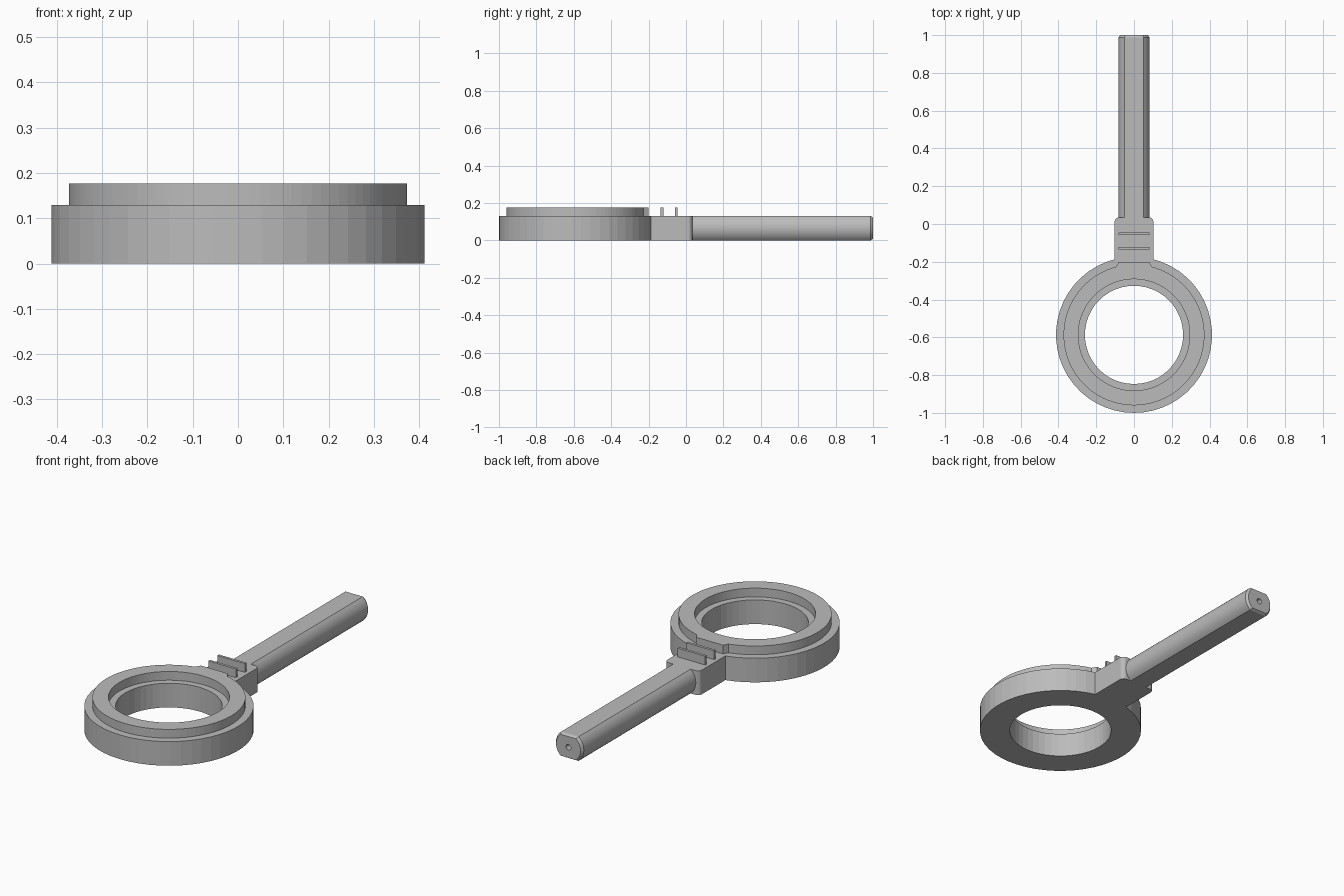
import bpy, bmesh
from math import sin, cos, pi, asin

cube = bpy.data.objects.get("Cube")
if cube:
    bpy.data.objects.remove(cube, do_unlink=True)

grey = bpy.data.materials.new("plain grey")
grey.use_nodes = True
colour = (0.5, 0.5, 0.5, 1)
grey.diffuse_color = colour
grey.node_tree.nodes["Principled BSDF"].inputs["Base Color"].default_value = colour

RING_Y = -0.587   # ring centre
BASE_H = 0.13     # height of base and handle
TOP = 0.177       # height of lip and fins
NECK_W, NECK_END = 0.103, 0.035


def arc(r, start, end, n, cx=0, cy=RING_Y):
    return [(cx + r * cos(start + (end - start) * i / n),
             cy + r * sin(start + (end - start) * i / n)) for i in range(n + 1)]


def circle(r, n):
    return arc(r, 0, 2 * pi, n)[:-1]


def plate(name, loops, z0, z1):
    """Extrude flat outlines (inner loops become holes) from z0 to z1."""
    curve = bpy.data.curves.new(name, 'CURVE')
    curve.dimensions = '2D'
    curve.fill_mode = 'BOTH'
    curve.extrude = (z1 - z0) / 2
    for loop in loops:
        spline = curve.splines.new('POLY')
        spline.points.add(len(loop) - 1)
        for p, (x, y) in zip(spline.points, loop):
            p.co = (x, y, 0, 1)
        spline.use_cyclic_u = True
    temp = bpy.data.objects.new(name + " outline", curve)
    bpy.context.collection.objects.link(temp)
    mesh = bpy.data.meshes.new_from_object(
        temp.evaluated_get(bpy.context.evaluated_depsgraph_get()))
    bpy.data.objects.remove(temp, do_unlink=True)
    bm = bmesh.new()
    bm.from_mesh(mesh)
    bmesh.ops.translate(bm, verts=bm.verts, vec=(0, 0, (z0 + z1) / 2))
    return finish(name, bm)


def finish(name, bm, smooth=False):
    bmesh.ops.remove_doubles(bm, verts=bm.verts, dist=0.0001)
    bmesh.ops.recalc_face_normals(bm, faces=bm.faces)
    mesh = bpy.data.meshes.new(name)
    bm.to_mesh(mesh)
    bm.free()
    for poly in mesh.polygons:
        poly.use_smooth = False
        poly.material_index = 0
    mesh.materials.append(grey)
    obj = bpy.data.objects.new(name, mesh)
    bpy.context.collection.objects.link(obj)
    if smooth:
        bpy.ops.object.select_all(action='DESELECT')
        obj.select_set(True)
        bpy.context.view_layer.objects.active = obj
        bpy.ops.object.shade_smooth_by_angle(angle=0.5)
    return obj


# Ring base and neck as one outline with a round opening
R = 0.413
gap = asin(NECK_W / R)
corner = 0.025
outline = arc(R, pi / 2 + gap, 2.5 * pi - gap, 46)
outline += arc(corner, 0, pi / 2, 6, NECK_W - corner, NECK_END - corner)
outline += arc(corner, pi / 2, pi, 6, corner - NECK_W, NECK_END - corner)
plate("ring_base_and_neck", [outline, circle(0.26, 48)], 0, BASE_H)

# Raised lip, widened into a flat tab towards the neck
LIP = 0.373
gap = asin(0.095 / LIP)
lip = arc(LIP, pi / 2 + gap, 2.5 * pi - gap, 90)
lip += [(0.08, -0.2), (-0.08, -0.2)]
plate("raised_lip", [lip, circle(0.295, 96)], BASE_H, TOP)

# Two thin fins across the neck
for name, y in (("front_fin", -0.128), ("rear_fin", -0.052)):
    plate(name, [[(-0.082, y - 0.007), (0.082, y - 0.007),
                  (0.082, y + 0.007), (-0.082, y + 0.007)]], BASE_H, TOP)

# Handle: round bar flattened above and below, chamfered end with a small bore
BAR, HALF = 0.083, BASE_H / 2
a0 = asin(HALF / BAR)
stops = [-a0, a0, pi - a0, pi + a0, 2 * pi - a0]
angles = [s + (e - s) * i / 12 for s, e in zip(stops, stops[1:]) for i in range(12)]


def section(a):
    return min(BAR, HALF / max(abs(sin(a)), 0.001))


def bore(a):
    return 0.015


bm = bmesh.new()
rings = []
for y, radius, scale in ((NECK_END, section, 1), (0.987, section, 1),
                         (1, section, 0.88), (1, bore, 1), (0.9, bore, 1)):
    rings.append([bm.verts.new((radius(a) * scale * cos(a), y,
                                HALF + radius(a) * scale * sin(a))) for a in angles])
n = len(angles)
for lower, upper in zip(rings, rings[1:]):
    for i in range(n):
        j = (i + 1) % n
        bm.faces.new((lower[i], lower[j], upper[j], upper[i]))
bm.faces.new(rings[0])
bm.faces.new(rings[-1])
finish("handle", bm, smooth=True)
